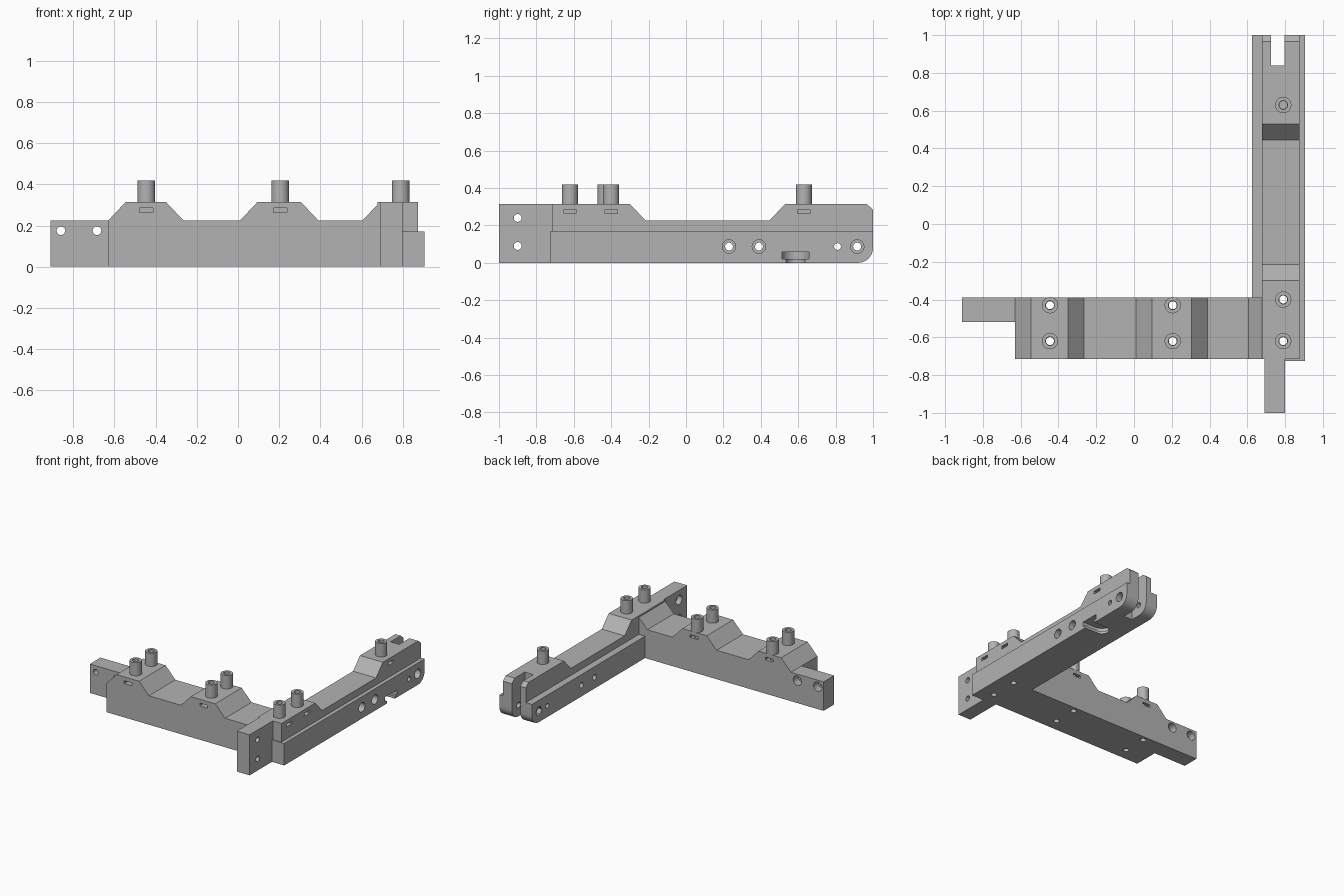
import bpy, bmesh, math
from mathutils import Matrix, Vector

if "Cube" in bpy.data.objects:
    bpy.data.objects.remove(bpy.data.objects["Cube"], do_unlink=True)

grey = bpy.data.materials.new("plain grey")
grey.use_nodes = True
grey.diffuse_color = (0.45, 0.45, 0.45, 1)
grey.node_tree.nodes["Principled BSDF"].inputs["Base Color"].default_value = grey.diffuse_color


def finish(name, bm):
    bmesh.ops.recalc_face_normals(bm, faces=bm.faces)
    mesh = bpy.data.meshes.new(name)
    bm.to_mesh(mesh)
    bm.free()
    mesh.materials.append(grey)
    ob = bpy.data.objects.new(name, mesh)
    bpy.context.collection.objects.link(ob)
    return ob


def prism(name, points, axis, lo, hi):
    """Extrude a (horizontal, z) profile along axis 'x' or 'y'; (x, y) along 'z'."""
    place = {"x": lambda p: (lo, p[0], p[1]), "y": lambda p: (p[0], lo, p[1]),
             "z": lambda p: (p[0], p[1], lo)}[axis]
    bm = bmesh.new()
    face = bm.faces.new([bm.verts.new(place(p)) for p in points])
    step = Vector([(hi - lo) * (a == axis) for a in "xyz"])
    top = bmesh.ops.extrude_face_region(bm, geom=[face])["geom"]
    bmesh.ops.translate(bm, vec=step, verts=[v for v in top if isinstance(v, bmesh.types.BMVert)])
    return finish(name, bm)


def box(name, x, y, z):
    return prism(name, [(x[0], y[0]), (x[1], y[0]), (x[1], y[1]), (x[0], y[1])], "z", *z)


def ring(u, v, r, n=32):
    return [(u + r * math.cos(math.tau * i / n), v + r * math.sin(math.tau * i / n)) for i in range(n)]


def combine(ob, other, how):
    mod = ob.modifiers.new("cut", "BOOLEAN")
    mod.operation, mod.solver, mod.object = how, "EXACT", other
    bpy.ops.object.select_all(action="DESELECT")
    bpy.context.view_layer.objects.active = ob
    ob.select_set(True)
    bpy.ops.object.modifier_apply(modifier=mod.name)
    bpy.data.objects.remove(other, do_unlink=True)


def drill(ob, axis, u, v, r, lo, hi, n=32):
    combine(ob, prism("cutter", ring(u, v, r, n), axis, lo, hi), "DIFFERENCE")


def smooth(ob):
    bpy.ops.object.select_all(action="DESELECT")
    bpy.context.view_layer.objects.active = ob
    ob.select_set(True)
    bpy.ops.object.shade_smooth_by_angle(angle=math.radians(30))


LOW, HIGH, HOLE, BORE = 0.225, 0.315, 0.021, 0.036

# Cross beam with two raised pads and a thin mounting flange
beam = prism("cross_beam", [
    (-0.63, 0), (0.69, 0), (0.69, HIGH), (0.605, LOW), (0.39, LOW), (0.305, HIGH), (0.095, HIGH),
    (0.01, LOW), (-0.265, LOW), (-0.35, HIGH), (-0.545, HIGH), (-0.63, LOW)], "y", -0.715, -0.39)
combine(beam, box("flange", (-0.91, -0.6), (-0.52, -0.39), (0, LOW)), "UNION")
for x in (-0.86, -0.685):
    drill(beam, "y", x, 0.175, HOLE, -0.6, -0.3)
    drill(beam, "y", x, 0.175, BORE, -0.45, -0.3)

# Nut pockets and bolt holes in the pads
for x in (-0.445, 0.205):
    for y in (-0.43, -0.62):
        drill(beam, "z", x, y, HOLE, -0.1, 0.5)
    for y in ((-0.8, -0.58), (-0.47, -0.3)):
        combine(beam, box("cutter", (x - 0.033, x + 0.033), y, (0.263, 0.285)), "DIFFERENCE")


# Side arm: wide base with a rounded rear corner, narrower top rail, front tongue
def base_profile(front):
    arc = [(0.92 + 0.08 * math.sin(a), 0.08 - 0.08 * math.cos(a))
           for a in [math.pi / 2 * i / 10 for i in range(11)]]
    return [(front, 0)] + arc + [(1, 0.17), (front, 0.17)]


arm = prism("side_arm", base_profile(-0.725), "x", 0.69, 0.905)
combine(arm, prism("ledge", base_profile(-0.39), "x", 0.625, 0.72), "UNION")
combine(arm, prism("rail", [
    (-0.715, 0.12), (1, 0.12), (1, 0.285), (0.965, HIGH), (0.53, HIGH), (0.445, LOW),
    (-0.215, LOW), (-0.30, HIGH), (-0.715, HIGH)], "x", 0.678, 0.875), "UNION")
combine(arm, box("tongue", (0.69, 0.80), (-1, -0.6), (0, HIGH)), "UNION")

# Rear fork slot
combine(arm, box("cutter", (0.724, 0.798), (0.84, 1.2), (-0.1, 0.5)), "DIFFERENCE")

# Stepped slide-in slot under the arm
for r, z in ((0.05, (-0.1, 0.03)), (0.073, (0.02, 0.058))):
    half = [(0.79 - r * math.sin(a), 0.585 + r * math.cos(a))
            for a in [math.pi * i / 16 for i in range(17)]]
    combine(arm, prism("cutter", [(1, 0.585 + r)] + half + [(1, 0.585 - r)], "z", *z), "DIFFERENCE")

# Cross holes, counterbores and nut pockets of the arm
for y, r in ((0.23, HOLE), (0.39, HOLE), (0.81, 0.018), (0.915, HOLE)):
    drill(arm, "x", y, 0.087, r, 0.5, 1)
    if r == HOLE:
        drill(arm, "x", y, 0.087, BORE, 0.86, 1)
drill(arm, "x", 0.915, 0.087, BORE, 0.5, 0.66, 6)
for z in (0.09, 0.24):
    drill(arm, "x", -0.9, z, HOLE, 0.5, 1)
    drill(arm, "x", -0.9, z, BORE, 0.5, 0.73)
for y, floor in ((-0.62, -0.1), (-0.40, -0.1), (0.63, 0.2)):
    drill(arm, "z", 0.79, y, HOLE, floor, 0.5)
    combine(arm, box("cutter", (0.75, 1), (y - 0.033, y + 0.033), (0.263, 0.285)), "DIFFERENCE")

smooth(beam)
smooth(arm)

# Hollow studs on the pads
studs = [(x, y) for x in (-0.445, 0.205) for y in (-0.43, -0.62)]
studs += [(0.79, -0.40), (0.79, -0.62), (0.79, 0.63)]
for i, (x, y) in enumerate(studs):
    stud = prism(f"hollow_stud_{i + 1}", ring(x, y, 0.043), "z", HIGH, 0.418)
    drill(stud, "z", x, y, 0.023, 0, 1)
    smooth(stud)
